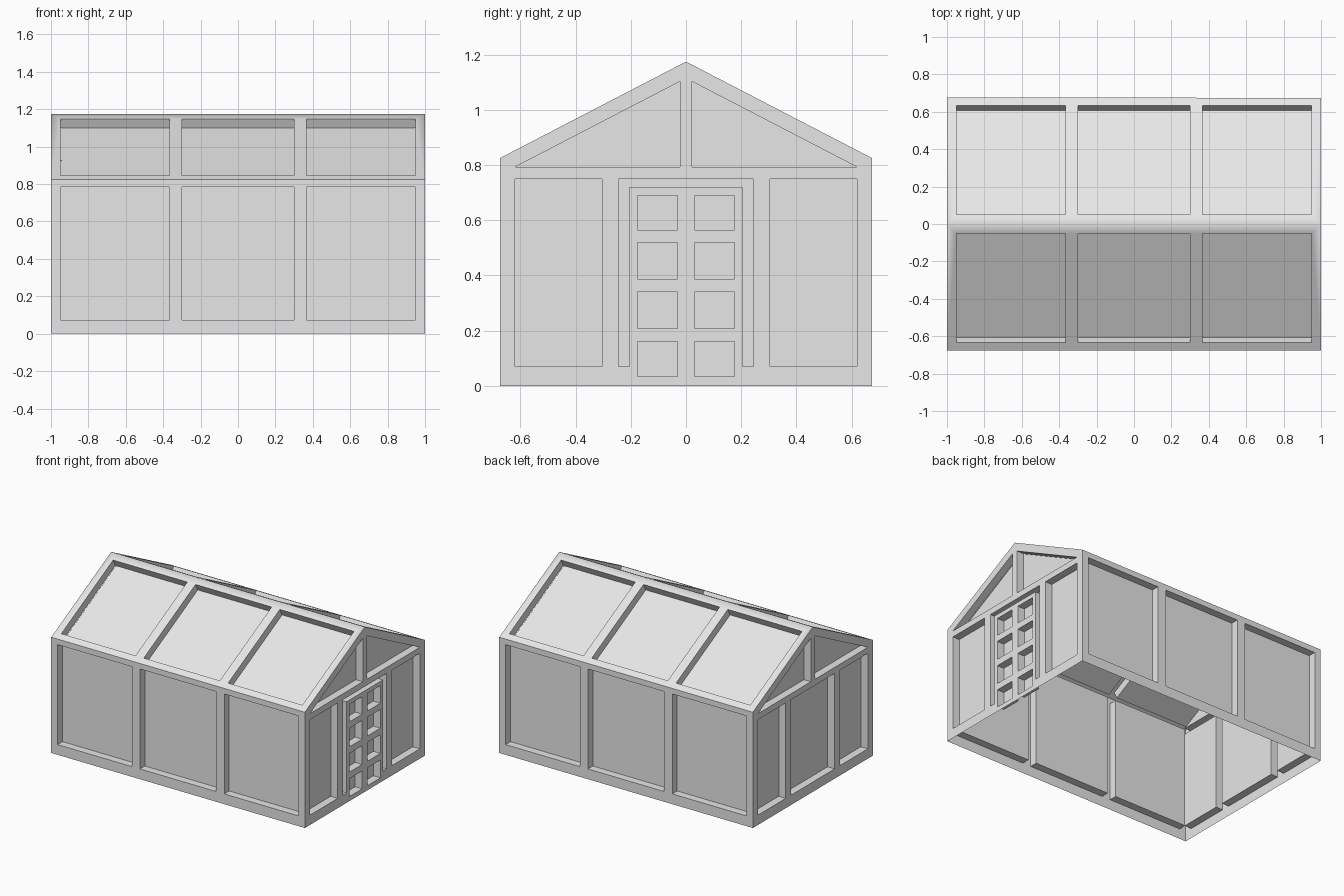
import bpy, bmesh, math
from mathutils import Matrix, Vector

cube = bpy.data.objects.get("Cube")
if cube:
    bpy.data.objects.remove(cube)

# Main dimensions
HALF_LENGTH, HALF_WIDTH = 1.0, 0.675
EAVE, RIDGE = 0.825, 1.175
DEPTH = 0.055
SLOPE = math.atan2(RIDGE - EAVE, HALF_WIDTH)
RAFTER = math.hypot(HALF_WIDTH, RIDGE - EAVE)

grey = bpy.data.materials.new("light_grey")
grey.use_nodes = True
grey.diffuse_color = (0.8, 0.8, 0.8, 1)
bsdf = next(n for n in grey.node_tree.nodes if n.type == 'BSDF_PRINCIPLED')
bsdf.inputs["Base Color"].default_value = (0.8, 0.8, 0.8, 1)


def rect(u0, u1, v0, v1):
    """Counter-clockwise rectangle."""
    return [(u0, v0), (u1, v0), (u1, v1), (u0, v1)]


def panelled(outline, openings):
    """Flat frame in the local XY plane with panes sunk below its openings."""
    bm = bmesh.new()
    edges, loops = [], []
    for loop in [outline] + openings:
        verts = [bm.verts.new((u, v, 0)) for u, v in loop]
        edges += [bm.edges.new((a, b)) for a, b in zip(verts, verts[1:] + verts[:1])]
        loops.append(verts)
    bmesh.ops.triangle_fill(bm, edges=edges, use_beauty=True, normal=(0, 0, 1))
    bm.normal_update()
    for f in bm.faces:
        if f.normal.z < 0:
            f.normal_flip()
    for top in loops[1:]:
        low = [bm.verts.new(v.co - Vector((0, 0, DEPTH))) for v in top]
        for i in range(len(top)):
            j = (i + 1) % len(top)
            bm.faces.new((top[i], top[j], low[j], low[i]))
        bm.faces.new(low)
    return bm


def build(name, outline, openings, placements):
    """Place copies of one panelled frame and weld them into one object."""
    mesh = bpy.data.meshes.new(name)
    whole = bmesh.new()
    for matrix in placements:
        part = panelled(outline, openings)
        part.transform(matrix)
        part.to_mesh(mesh)
        part.free()
        whole.from_mesh(mesh)
    bmesh.ops.remove_doubles(whole, verts=whole.verts, dist=0.0005)
    whole.to_mesh(mesh)
    whole.free()
    mesh.materials.append(grey)
    obj = bpy.data.objects.new(name, mesh)
    bpy.context.collection.objects.link(obj)
    return obj


upright = Matrix.Rotation(math.pi / 2, 4, 'X')
half_turn = Matrix.Rotation(math.pi, 4, 'Z')
bays = [(-0.95, -0.365), (-0.30, 0.30), (0.365, 0.95)]

# Long side walls with three panes each
front = Matrix.Translation((0, -HALF_WIDTH, 0)) @ upright
for name, place in (("front_wall", front), ("back_wall", half_turn @ front)):
    build(name, rect(-HALF_LENGTH, HALF_LENGTH, 0, EAVE),
          [rect(a, b, 0.073, 0.785) for a, b in bays], [place])

# Pitched roof, two slopes sharing the ridge
slope = Matrix.Translation((0, -HALF_WIDTH, EAVE)) @ Matrix.Rotation(SLOPE, 4, 'X')
roof = build("roof", rect(-HALF_LENGTH, HALF_LENGTH, 0, RAFTER),
             [rect(a, b, 0.048, RAFTER - 0.056) for a, b in bays],
             [slope, half_turn @ slope])
bpy.ops.object.select_all(action='DESELECT')
roof.select_set(True)
bpy.context.view_layer.objects.active = roof
bpy.ops.object.shade_smooth_by_angle(angle=math.radians(58))

# Gable ends: shared outline, side panes and triangular top panes
gable = [(-HALF_WIDTH, 0), (HALF_WIDTH, 0), (HALF_WIDTH, EAVE),
         (0, RIDGE), (-HALF_WIDTH, EAVE)]
low, high = 0.07, 0.75
shared = [rect(-0.62, -0.305, low, high), rect(0.305, 0.62, low, high),
          [(0.022, 0.793), (0.62, 0.793), (0.022, 1.103)],
          [(-0.022, 0.793), (-0.022, 1.103), (-0.62, 0.793)]]

# Door end: groove around the door and two columns of small panes
outer, inner, door_top = 0.245, 0.205, 0.72
groove = [(-outer, low), (-inner, low), (-inner, door_top), (inner, door_top),
          (inner, low), (outer, low), (outer, high), (-outer, high)]
rows = [(0.033, 0.16), (0.207, 0.34), (0.387, 0.52), (0.565, 0.69)]
door_panes = [rect(a, b, c, d) for c, d in rows
              for a, b in ((-0.175, -0.03), (0.03, 0.175))]
door_end = (Matrix.Translation((HALF_LENGTH, 0, 0))
            @ Matrix.Rotation(math.pi / 2, 4, 'Z') @ upright)
build("door_end_wall", gable, shared + [groove] + door_panes, [door_end])

# Plain end: one wide middle pane
build("plain_end_wall", gable, shared + [rect(-outer, outer, low, high)],
      [half_turn @ door_end])
